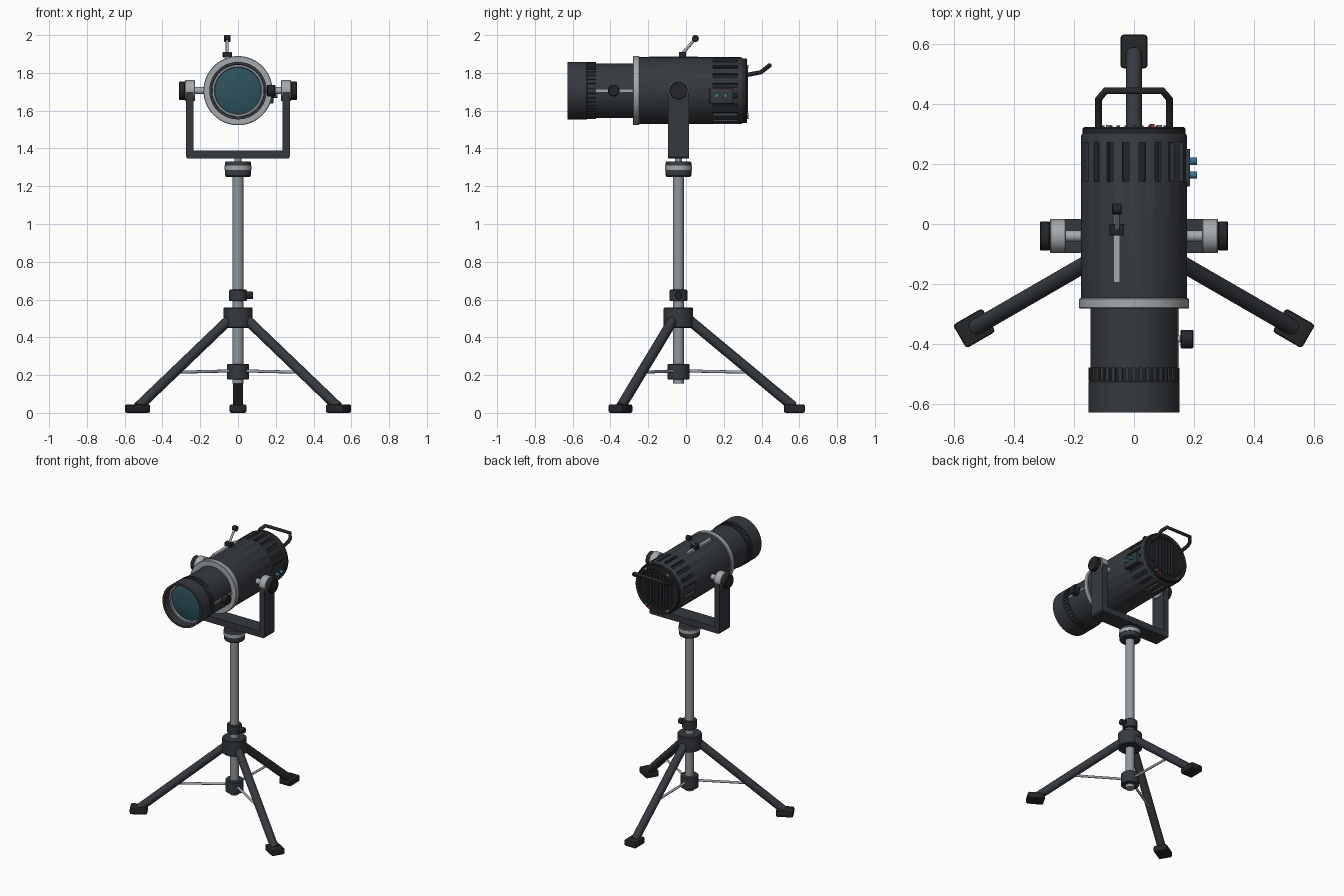
import bpy, bmesh
from math import sin, cos, pi, radians
from mathutils import Vector, Matrix

if "Cube" in bpy.data.objects:
    bpy.data.objects.remove(bpy.data.objects["Cube"])

AX = 1.706   # height of the lamp axis
CY = -0.04   # depth of the stand axis and tilt pivot


def material(name, rgb):
    m = bpy.data.materials.new(name)
    m.diffuse_color = (*rgb, 1)
    m.use_nodes = True
    m.node_tree.nodes["Principled BSDF"].inputs["Base Color"].default_value = m.diffuse_color
    return m


DARK = material("dark_paint", (0.036, 0.041, 0.048))
BLACK = material("black_rubber", (0.017, 0.019, 0.021))
LIGHT = material("light_metal", (0.38, 0.40, 0.42))
STEEL = material("pole_steel", (0.28, 0.31, 0.33))
GLASS = material("lens_glass", (0.026, 0.085, 0.11))
BLUE = material("socket_blue", (0.04, 0.17, 0.26))
RED = material("red_light", (0.55, 0.03, 0.03))


def finish(name, bm, mat, smooth=True):
    bmesh.ops.remove_doubles(bm, verts=bm.verts, dist=1e-5)
    bmesh.ops.recalc_face_normals(bm, faces=bm.faces)
    me = bpy.data.meshes.new(name)
    bm.to_mesh(me)
    bm.free()
    ob = bpy.data.objects.new(name, me)
    bpy.context.collection.objects.link(ob)
    me.materials.append(mat)
    if smooth:
        bpy.ops.object.select_all(action='DESELECT')
        ob.select_set(True)
        bpy.context.view_layer.objects.active = ob
        bpy.ops.object.shade_smooth_by_angle(angle=radians(35))
    return ob


def lathe(name, pts, mat, axis='Y', n=48):
    """Spin (radius, distance) points round the lamp axis (Y) or the stand axis (Z)."""
    bm = bmesh.new()
    if axis == 'Y':
        vs = [bm.verts.new((r, h, AX)) for r, h in pts]
        cent, ax = (0, 0, AX), (0, 1, 0)
    else:
        vs = [bm.verts.new((r, CY, h)) for r, h in pts]
        cent, ax = (0, CY, 0), (0, 0, 1)
    es = [bm.edges.new(p) for p in zip(vs, vs[1:])]
    bmesh.ops.spin(bm, geom=vs + es, cent=cent, axis=ax, angle=2 * pi, steps=n)
    return finish(name, bm, mat)


def rod(name, a, b, r, mat, n=24, bevel=0):
    a, b = Vector(a), Vector(b)
    bm = bmesh.new()
    rot = (b - a).to_track_quat('Z', 'Y').to_matrix().to_4x4()
    bmesh.ops.create_cone(bm, cap_ends=True, segments=n, radius1=r, radius2=r, depth=(b - a).length,
                          matrix=Matrix.Translation((a + b) / 2) @ rot)
    if bevel:
        rims = [e for f in bm.faces if len(f.verts) > 4 for e in f.edges]
        bmesh.ops.bevel(bm, geom=rims, offset=bevel, segments=1, affect='EDGES')
    return finish(name, bm, mat)


def box(name, lo, hi, mat, bevel=0.0, turn=None):
    lo, hi = Vector(lo), Vector(hi)
    bm = bmesh.new()
    bmesh.ops.create_cube(bm, size=1, matrix=Matrix.Translation((lo + hi) / 2) @ Matrix.Diagonal((*(hi - lo), 1)))
    if bevel:
        bmesh.ops.bevel(bm, geom=bm.edges[:], offset=bevel, segments=2, profile=0.5, affect='EDGES')
    if turn:
        bm.transform(turn)
    return finish(name, bm, mat, bevel > 0)


# Lamp housing with cooling slots cut around the back
body = lathe("lamp_housing", [(0, -0.26), (0.177, -0.26), (0.177, 0.292), (0.172, 0.3), (0, 0.3)], DARK, n=80)
bm = bmesh.new()
for i in range(20):
    m = Matrix.Translation((0, 0.207, AX)) @ Matrix.Rotation(radians(9 + 18 * i), 4, 'Y') \
        @ Matrix.Translation((0, 0, 0.175)) @ Matrix.Diagonal((0.023, 0.13, 0.04, 1))
    bmesh.ops.create_cube(bm, size=1, matrix=m)
cutter = finish("slot_cutter", bm, BLACK, False)
cutter.hide_render = True
mod = body.modifiers.new("slots", 'BOOLEAN')
mod.object = cutter
mod.solver = 'EXACT'
bpy.context.view_layer.objects.active = body
bpy.ops.object.modifier_apply(modifier="slots")
bpy.data.objects.remove(cutter)
lathe("cooling_core", [(0, 0.13), (0.158, 0.13), (0.158, 0.28), (0, 0.28)], BLACK)

# Front ring, lens tube, ribbed focus ring, hood and lens
lathe("front_ring", [(0.14, -0.281), (0.18, -0.281), (0.183, -0.278), (0.183, -0.25), (0.18, -0.247),
                     (0.14, -0.247), (0.14, -0.281)], LIGHT, n=64)
lathe("lens_tube", [(0, -0.25), (0.145, -0.25), (0.145, -0.48), (0, -0.48)], DARK, n=64)
lathe("focus_ring", [(0, -0.475), (0.145, -0.475), (0.145, -0.525), (0, -0.525)], BLACK, n=64)
bm = bmesh.new()
for i in range(40):
    m = Matrix.Translation((0, -0.5, AX)) @ Matrix.Rotation(2 * pi * i / 40, 4, 'Y') \
        @ Matrix.Translation((0, 0, 0.145)) @ Matrix.Diagonal((0.013, 0.046, 0.012, 1))
    bmesh.ops.create_cube(bm, size=1, matrix=m)
finish("focus_ring_ribs", bm, DARK, False)
lathe("lens_hood", [(0, -0.522), (0.149, -0.522), (0.152, -0.526), (0.152, -0.627), (0.138, -0.627),
                    (0.136, -0.56), (0, -0.56)], DARK, n=64)
lathe("lens_retainer", [(0.137, -0.555), (0.137, -0.574), (0.126, -0.574), (0.12, -0.555)], STEEL, n=64)
lathe("lens", [(0, -0.578), (0.05, -0.576), (0.09, -0.571), (0.123, -0.562), (0.123, -0.555)], GLASS, n=64)

# Focus slot strip and focus knob on the right
box("focus_strip", (0.138, -0.476, AX - 0.007), (0.15, -0.281, AX + 0.007), LIGHT)
rod("focus_stem", (0.14, -0.383, AX), (0.16, -0.383, AX), 0.012, LIGHT)
rod("focus_knob", (0.154, -0.383, AX), (0.198, -0.383, AX), 0.031, BLACK, bevel=0.004)

# Rear cap, vent slats, screws and indicator
lathe("rear_cap", [(0, 0.29), (0.171, 0.29), (0.171, 0.318), (0.166, 0.323), (0.14, 0.323), (0.135, 0.316),
                   (0, 0.316)], BLACK, n=64)
for i in range(-4, 5):
    x = i * 0.026
    h = (0.122 ** 2 - x * x) ** 0.5
    box("vent_slat", (x - 0.006, 0.31, AX - h), (x + 0.006, 0.327, AX + h), DARK)
for sx in (-1, 1):
    for sz in (-1, 1):
        rod("rear_screw", (sx * 0.085, 0.315, AX + sz * 0.127), (sx * 0.085, 0.33, AX + sz * 0.127), 0.008, STEEL, 12)
rod("indicator_light", (0.06, 0.315, AX - 0.14), (0.06, 0.332, AX - 0.14), 0.009, RED, 16)

# Rear handle bent from round bar
cu = bpy.data.curves.new("rear_handle", 'CURVE')
cu.dimensions = '3D'
cu.bevel_depth = 0.012
cu.bevel_resolution = 3
cu.use_fill_caps = True
half = [(0.118, 0.31, 1.787), (0.118, 0.395, 1.803), (0.118, 0.415, 1.818), (0.095, 0.443, 1.84)]
path = half + [(-x, y, z) for x, y, z in reversed(half)]
sp = cu.splines.new('POLY')
sp.points.add(len(path) - 1)
for p, c in zip(sp.points, path):
    p.co = (*c, 1)
handle = bpy.data.objects.new("rear_handle", cu)
bpy.context.collection.objects.link(handle)
cu.materials.append(BLACK)

# Socket panel on the right
box("socket_panel", (0.15, 0.125, 1.638), (0.187, 0.25, 1.718), DARK, 0.004)
for y in (0.163, 0.209):
    rod("socket", (0.18, y, 1.68), (0.209, y, 1.68), 0.012, BLUE, 20)

# Top rail with sliding block and lever
box("top_rail", (-0.068, -0.195, 1.855), (-0.046, 0.063, 1.888), LIGHT)
box("slider_block", (-0.081, -0.038, 1.882), (-0.033, 0.0, 1.911), BLACK, 0.003)
rod("slider_lever", (-0.057, -0.02, 1.9), (-0.057, 0.048, 1.98), 0.008, LIGHT, 16)
rod("lever_knob", (-0.073, 0.05, 1.982), (-0.041, 0.05, 1.982), 0.018, BLACK, bevel=0.003)

# U-shaped yoke, pivots and tilt knobs
half = [(0.235, 1.70), (0.275, 1.70), (0.275, 1.355), (0.267, 1.346)]
outline = half + [(-x, z) for x, z in reversed(half)] + [(-0.235, 1.39), (0.235, 1.39)]
bm = bmesh.new()
f = bm.faces.new([bm.verts.new((x, CY - 0.056, z)) for x, z in outline])
ex = bmesh.ops.extrude_face_region(bm, geom=[f])
bmesh.ops.translate(bm, vec=(0, 0.112, 0), verts=[v for v in ex["geom"] if isinstance(v, bmesh.types.BMVert)])
finish("yoke", bm, DARK, False)
for s in (-1, 1):
    rod("tilt_axle", (s * 0.16, CY, AX), (s * 0.24, CY, AX), 0.019, LIGHT)
    rod("pivot_boss", (s * 0.227, CY, AX), (s * 0.28, CY, AX), 0.056, LIGHT, 40, 0.003)
    rod("tilt_knob", (s * 0.278, CY, AX), (s * 0.313, CY, AX), 0.049, BLACK, 40, 0.004)

# Stand column
rod("yoke_spigot", (0, CY, 1.31), (0, CY, 1.36), 0.018, STEEL)
lathe("head_collar", [(0, 1.25), (0.063, 1.25), (0.068, 1.257), (0.068, 1.325), (0.064, 1.331), (0, 1.331)], DARK, 'Z')
lathe("head_band", [(0.06, 1.286), (0.071, 1.286), (0.071, 1.309), (0.06, 1.309)], LIGHT, 'Z')
rod("upper_pole", (0, CY, 0.56), (0, CY, 1.26), 0.029, STEEL, 32)
rod("lower_pole", (0, CY, 0.155), (0, CY, 0.6), 0.029, STEEL, 32)
rod("height_clamp", (0, CY, 0.592), (0, CY, 0.652), 0.047, DARK, 32, 0.004)
rod("clamp_knob", (0.03, CY, 0.622), (0.079, CY, 0.622), 0.02, BLACK, 20, 0.003)
rod("leg_hub", (0, CY, 0.45), (0, CY, 0.557), 0.078, DARK, 40, 0.005)
rod("brace_collar", (0, CY, 0.176), (0, CY, 0.26), 0.058, DARK, 32, 0.004)

# Three legs with braces and feet
for deg in (90, 210, 330):
    a = radians(deg)

    def at(r, z):
        return (r * cos(a), CY + r * sin(a), z)
    rod("leg", at(0.05, 0.497), at(0.61, 0.032), 0.027, DARK)
    rod("leg_brace", at(0.05, 0.222), at(0.385, 0.215), 0.008, LIGHT, 12)
    box("foot", (0.558, -0.045, 0), (0.67, 0.045, 0.045), BLACK, 0.01,
        Matrix.Translation((0, CY, 0)) @ Matrix.Rotation(a, 4, 'Z'))
